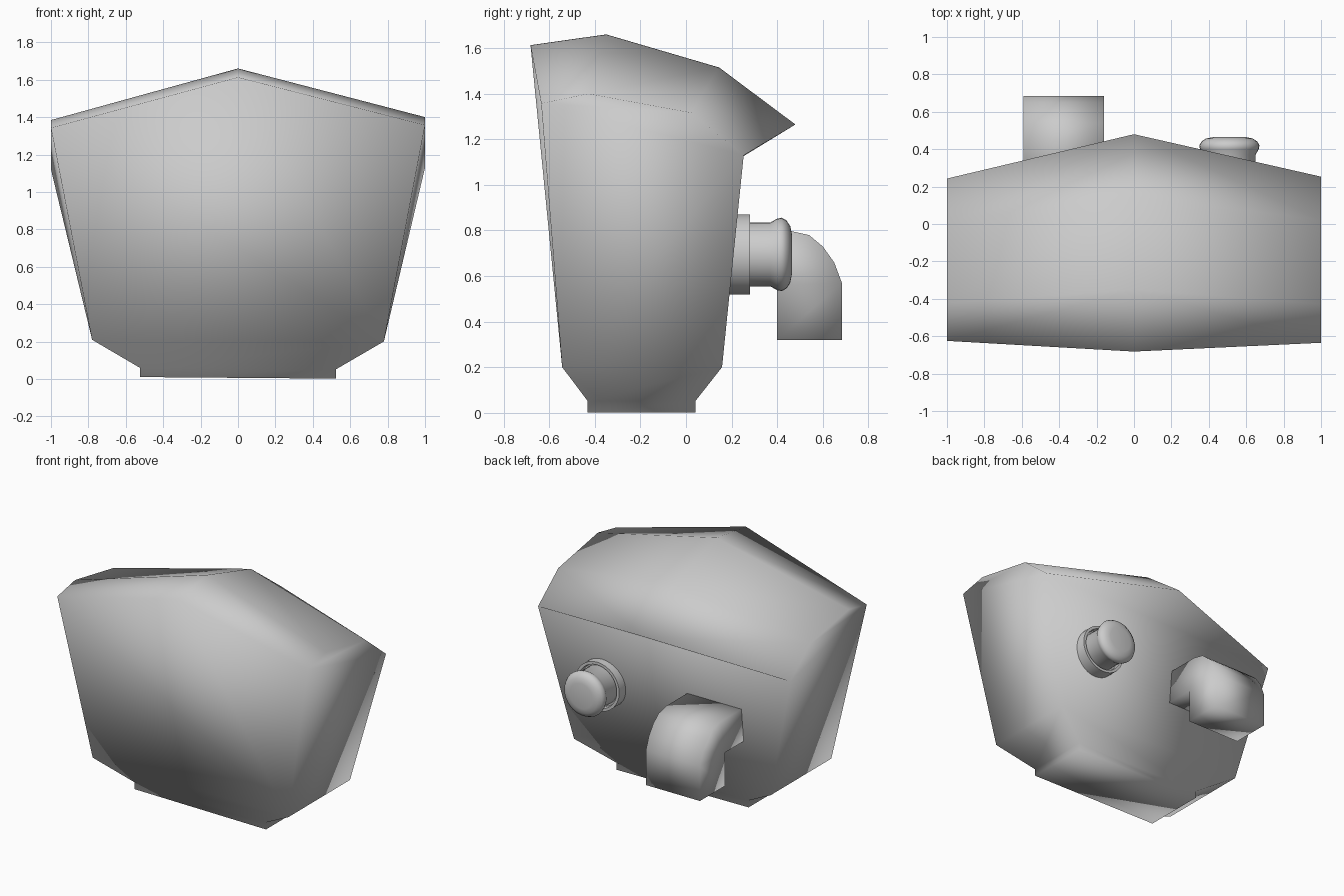
import bpy, bmesh, math
from mathutils import Vector

if "Cube" in bpy.data.objects:
    bpy.data.objects.remove(bpy.data.objects["Cube"])


def finish(name, bm):
    bmesh.ops.recalc_face_normals(bm, faces=bm.faces)
    for f in bm.faces:
        f.smooth = True
    me = bpy.data.meshes.new(name)
    bm.to_mesh(me)
    bm.free()
    ob = bpy.data.objects.new(name, me)
    bpy.context.collection.objects.link(ob)
    return ob


# Body: flared shell with a ridged roof; the left side is slightly smaller than the right
def build_body():
    bm = bmesh.new()

    def vert(x, y, z):
        f = 1 + 0.0115 * x
        return bm.verts.new((x, -0.19 + (y + 0.19) * f, 0.7 + (z - 0.7) * f))

    def side(sx):
        base = [vert(sx * 0.525, y, z) for z in (0.006, 0.056) for y in (-0.43, 0.04)]
        flare = [vert(sx * 0.78, y, 0.205) for y in (-0.54, 0.155)]
        roof = [vert(sx, y, z) for y, z in
                ((-0.63, 1.35), (-0.425, 1.392), (0.02, 1.31), (0.248, 1.125))]
        return base + flare + roof

    L, R = side(-1), side(1)
    ridge = [vert(0, y, z) for y, z in
             ((-0.682, 1.613), (-0.35, 1.66), (0.145, 1.515), (0.48, 1.265))]
    for s in (L, R):
        for ids in ((0, 1, 3, 2), (2, 3, 5, 4), (4, 5, 9, 6), (6, 9, 8, 7)):
            bm.faces.new([s[i] for i in ids])
        for i in range(3):
            bm.faces.new([s[6 + i], s[7 + i], ridge[i + 1], ridge[i]])
    # front, back and bottom panels bridge the two sides
    for a, b in ((0, 1), (0, 2), (1, 3), (2, 4), (3, 5), (5, 9)):
        bm.faces.new([L[a], L[b], R[b], R[a]])
    bm.faces.new([L[4], R[4], R[6], ridge[0], L[6]])
    bm.faces.new([L[9], R[9], ridge[3]])
    return finish("body_shell", bm)


# Elbow duct: side profile extruded along x
def build_duct():
    profile = [(0.15, 0.80), (0.45, 0.80), (0.54, 0.78), (0.60, 0.73), (0.65, 0.66),
               (0.684, 0.57), (0.684, 0.32), (0.40, 0.32), (0.40, 0.56), (0.15, 0.56)]
    bm = bmesh.new()
    a, b = ([bm.verts.new((x, y, z)) for y, z in profile] for x in (-0.59, -0.16))
    n = len(profile)
    for i in range(n):
        j = (i + 1) % n
        bm.faces.new([a[i], a[j], b[j], b[i]])
    # side panels, split into horizontal arm, bend and outlet
    for s in (a, b):
        bm.faces.new([s[0], s[1], s[8], s[9]])
        bm.faces.new([s[i] for i in (1, 2, 3, 4, 5, 8)])
        bm.faces.new([s[i] for i in (5, 6, 7, 8)])
    return finish("elbow_duct", bm)


# Round fittings: (radius, y) profile spun around a horizontal axis
def lathe(name, profile, cx, cz, steps=32):
    bm = bmesh.new()
    vs = [bm.verts.new((cx + r, y, cz)) for r, y in profile]
    es = [bm.edges.new(p) for p in zip(vs, vs[1:])]
    bmesh.ops.spin(bm, geom=vs + es, cent=(cx, 0, cz), axis=(0, 1, 0),
                   angle=math.tau, steps=steps, use_duplicate=False)
    bmesh.ops.remove_doubles(bm, verts=bm.verts, dist=1e-4)
    ob = finish(name, bm)
    bpy.ops.object.select_all(action='DESELECT')
    ob.select_set(True)
    bpy.context.view_layer.objects.active = ob
    bpy.ops.object.shade_smooth_by_angle(angle=math.radians(50))
    return ob


build_body()
build_duct()
lathe("wall_flange", [(0.13, 0.17), (0.175, 0.17), (0.175, 0.28), (0.155, 0.28),
                      (0.15, 0.25), (0.13, 0.25)], 0.51, 0.695)
lathe("capped_pipe", [(0, 0.15), (0.14, 0.15), (0.14, 0.37), (0.157, 0.40), (0.161, 0.42),
                      (0.15, 0.44), (0.125, 0.457), (0.09, 0.464), (0, 0.466)], 0.51, 0.695)
